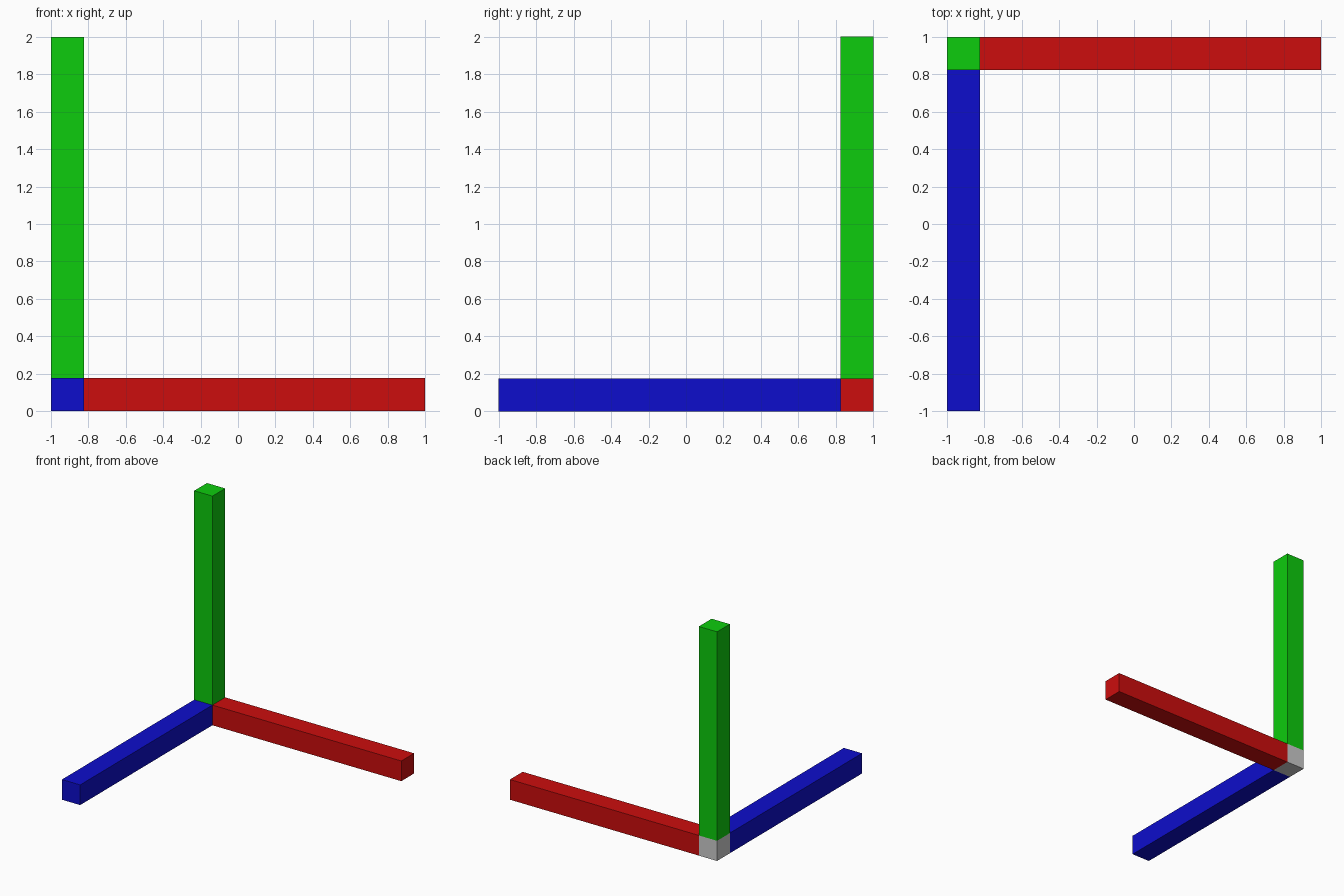
import bpy, bmesh
from mathutils import Vector

if "Cube" in bpy.data.objects:
    bpy.data.objects.remove(bpy.data.objects["Cube"])

W = 0.176                # bar thickness
HI, LO = 0.604, 0.004    # strong and weak colour channels


def box(name, lo, hi, open_dirs, color=None):
    """Box from lo to hi, left open towards the neighbours it joins."""
    lo, hi = Vector(lo), Vector(hi)
    bm = bmesh.new()
    bmesh.ops.create_cube(bm, size=1)
    bm.normal_update()
    inner = [f for f in bm.faces
             if any(f.normal.dot(Vector(d)) > 0.9 for d in open_dirs)]
    bmesh.ops.delete(bm, geom=inner, context='FACES')
    bmesh.ops.scale(bm, vec=hi - lo, verts=bm.verts)
    bmesh.ops.translate(bm, vec=(lo + hi) / 2, verts=bm.verts)
    mesh = bpy.data.meshes.new(name)
    bm.to_mesh(mesh)
    bm.free()
    obj = bpy.data.objects.new(name, mesh)
    bpy.context.collection.objects.link(obj)
    if color:
        mat = bpy.data.materials.new(name + "_color")
        mat.diffuse_color = (*color, 1)
        mat.use_nodes = True
        mat.node_tree.nodes["Principled BSDF"].inputs["Base Color"].default_value = mat.diffuse_color
        mesh.materials.append(mat)
    return obj


# Grey corner block, closed only on its three outer sides
box("corner_block", (-1, 1 - W, 0), (-1 + W, 1, W),
    [(1, 0, 0), (0, -1, 0), (0, 0, 1)])

# Three coloured bars growing out of the corner block
box("red_x_bar", (-1 + W, 1 - W, 0), (1, 1, W), [(-1, 0, 0)], (HI, LO, LO))
box("blue_y_bar", (-1, -1, 0), (-1 + W, 1 - W, W), [(0, 1, 0)], (LO, LO, HI))
box("green_z_bar", (-1, 1 - W, W), (-1 + W, 1, 2), [(0, 0, -1)], (LO, HI, LO))
